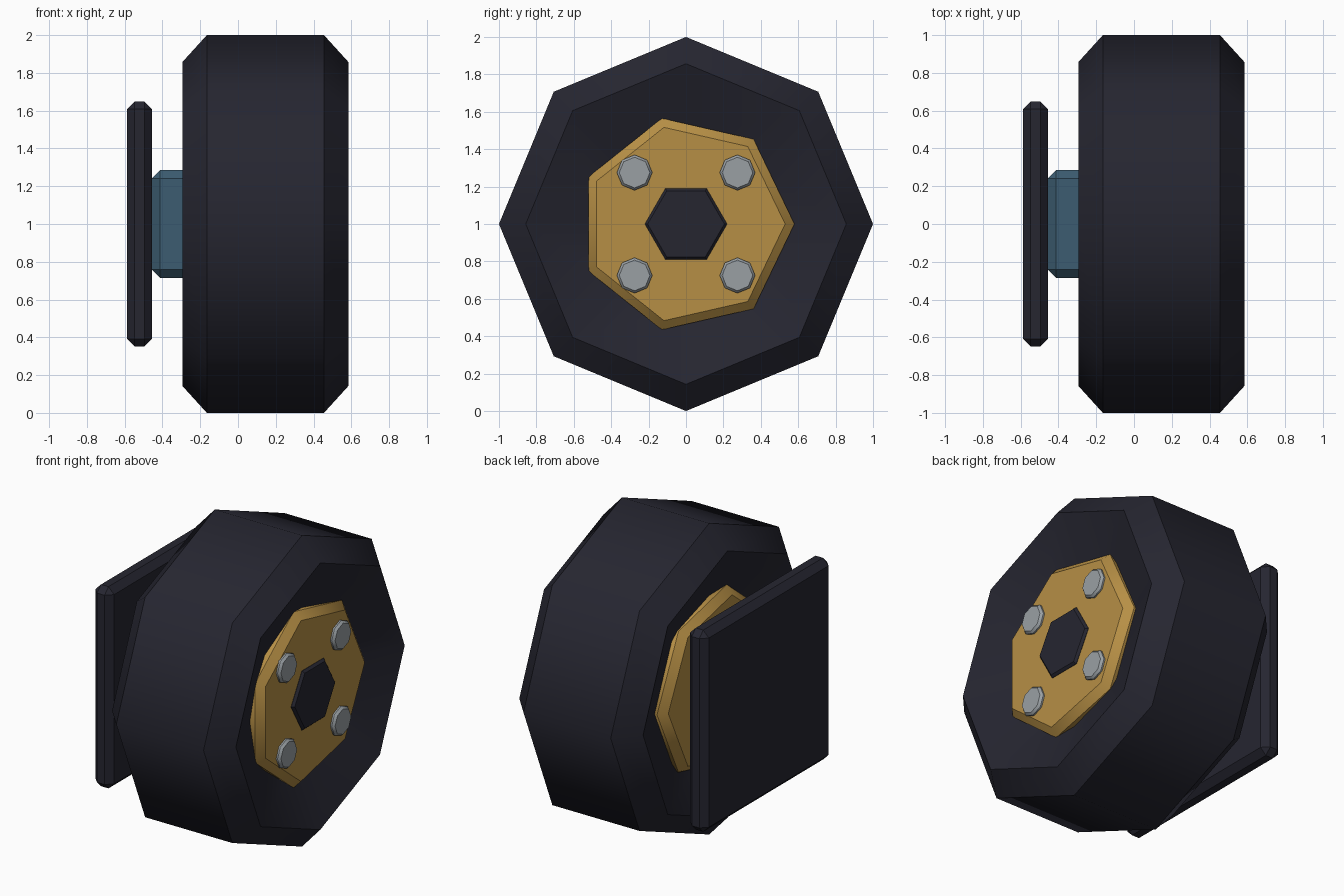
import bpy, bmesh, math

if "Cube" in bpy.data.objects:
    bpy.data.objects.remove(bpy.data.objects["Cube"])

def material(name, rgb):
    m = bpy.data.materials.new(name)
    m.diffuse_color = (*rgb, 1)
    m.use_nodes = True
    m.node_tree.nodes["Principled BSDF"].inputs["Base Color"].default_value = m.diffuse_color
    return m

CHARCOAL = material("charcoal", (0.019, 0.019, 0.030))
GOLD = material("gold", (0.47, 0.275, 0.06))
STEEL = material("steel grey", (0.32, 0.35, 0.37))
BLUE = material("slate blue", (0.045, 0.107, 0.165))

def finish(name, bm, mat):
    bmesh.ops.recalc_face_normals(bm, faces=bm.faces)
    me = bpy.data.meshes.new(name)
    bm.to_mesh(me)
    bm.free()
    me.materials.append(mat)
    ob = bpy.data.objects.new(name, me)
    bpy.context.collection.objects.link(ob)
    return ob

def turned(name, profile, sides, mat, y=0, z=1, smooth=True):
    """Solid turned about the x axis from (x, radius) points, with creased rings."""
    bm = bmesh.new()
    rings = []
    for x, r in profile:
        angles = [2 * math.pi * i / sides for i in range(sides)]
        rings.append([bm.verts.new((x, y + r * math.cos(a), z + r * math.sin(a))) for a in angles])
    for a, b in zip(rings, rings[1:]):
        for i in range(sides):
            j = (i + 1) % sides
            f = bm.faces.new((a[i], a[j], b[j], b[i]))
            f.smooth = smooth
    bm.faces.new(rings[0])
    bm.faces.new(rings[-1])
    for ring in rings:
        for i in range(sides):
            bm.edges.get((ring[i], ring[(i + 1) % sides])).smooth = False
    return finish(name, bm, mat)

def chamfered_box(name, lo, hi, bevel, mat):
    bm = bmesh.new()
    bmesh.ops.create_cube(bm, size=1)
    for v in bm.verts:
        v.co = [(l + h) / 2 + c * (h - l) for l, h, c in zip(lo, hi, v.co)]
    bmesh.ops.bevel(bm, geom=bm.edges[:], offset=bevel, segments=1, affect='EDGES')
    return finish(name, bm, mat)

# Octagonal tyre with chamfered shoulders and dished sides
turned("tyre", [(-0.13, 0.45), (-0.295, 0.857), (-0.165, 1.0),
                (0.455, 1.0), (0.585, 0.857), (0.42, 0.45)], 8, CHARCOAL)

# Seven-sided wheel hub, sitting in both dishes
turned("wheel_hub", [(-0.245, 0.53), (-0.2, 0.58), (0.485, 0.58), (0.53, 0.53)], 7, GOLD)

# Hexagonal axle end
turned("axle_cap", [(0.40, 0.22), (0.532, 0.22), (0.547, 0.205)], 6, CHARCOAL, smooth=False)

# Four wheel bolts
for i, (sy, sz) in enumerate([(-1, -1), (1, -1), (1, 1), (-1, 1)]):
    turned(f"wheel_bolt_{i + 1}", [(0.45, 0.095), (0.54, 0.095), (0.555, 0.082)],
           8, STEEL, y=0.275 * sy, z=1 + 0.275 * sz)

# Mounting block and back plate
chamfered_box("axle_block", (-0.457, -0.285, 0.715), (-0.1, 0.285, 1.285), 0.045, BLUE)
chamfered_box("mounting_plate", (-0.588, -0.648, 0.352), (-0.455, 0.648, 1.648), 0.04, CHARCOAL)
